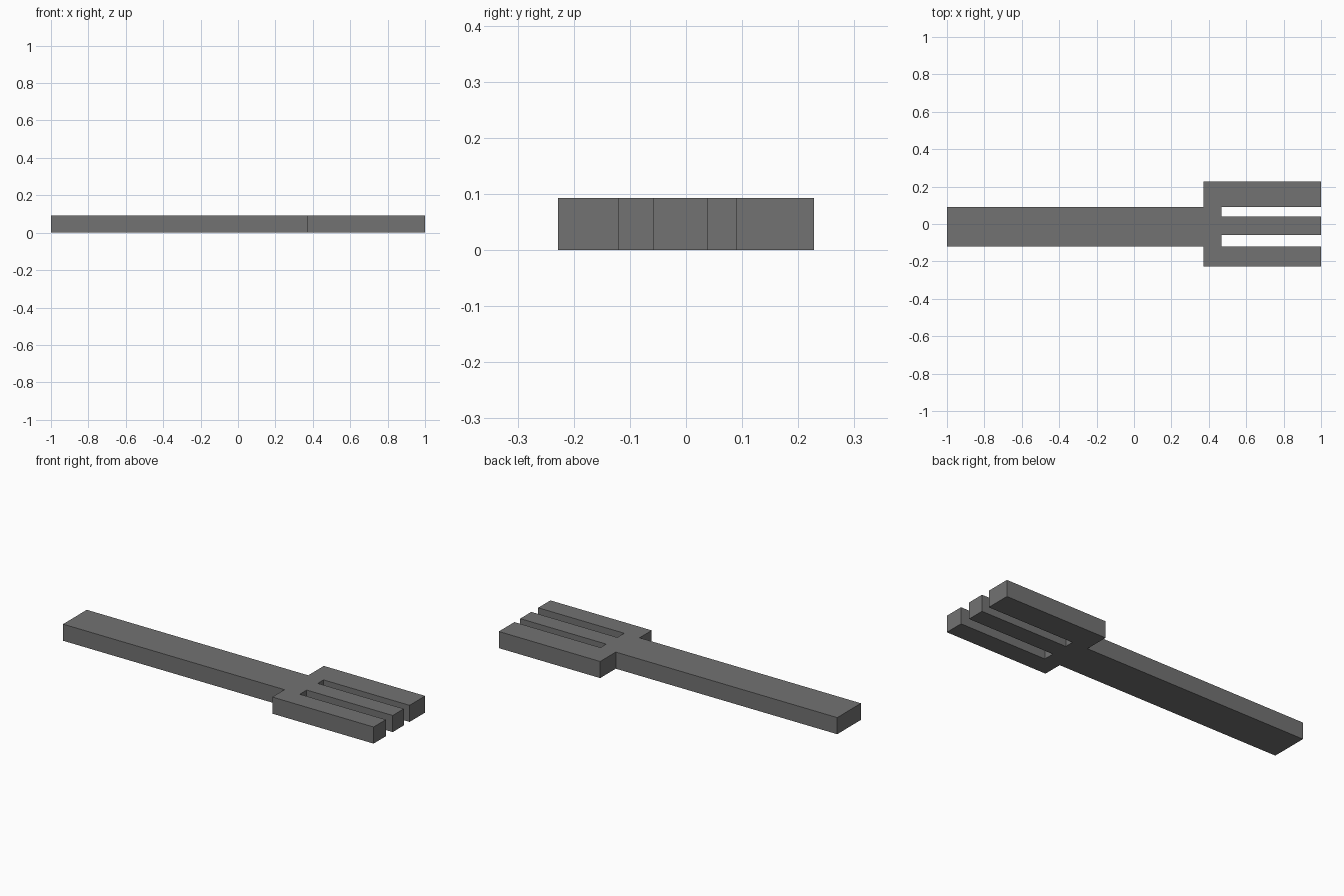
import bpy
import bmesh

cube = bpy.data.objects.get("Cube")
if cube:
    bpy.data.objects.remove(cube, do_unlink=True)

# Main dimensions
THICK = 0.093
BACK, TIP = -1.0, 1.0
SHOULDER, SLOT = 0.372, 0.467
HALF = 0.228
HANDLE = (-0.12, 0.09)
MIDDLE_TINE = (-0.059, 0.039)

# Dark grey material
grey = bpy.data.materials.new("dark_grey")
grey.use_nodes = True
colour = (0.17, 0.17, 0.17, 1)
grey.diffuse_color = colour
grey.node_tree.nodes["Principled BSDF"].inputs["Base Color"].default_value = colour

# Fork outline, counter-clockwise: handle, right tine, middle tine, left tine
low, high = HANDLE
mid_low, mid_high = MIDDLE_TINE
outline = [
    (BACK, low), (SHOULDER, low), (SHOULDER, -HALF), (TIP, -HALF),
    (TIP, low), (SLOT, low), (SLOT, mid_low), (TIP, mid_low),
    (TIP, mid_high), (SLOT, mid_high), (SLOT, high), (TIP, high),
    (TIP, HALF), (SHOULDER, HALF), (SHOULDER, high), (BACK, high),
]

# Extrude the outline into one solid body
bm = bmesh.new()
base = bm.faces.new([bm.verts.new((x, y, 0)) for x, y in outline])
top = bmesh.ops.extrude_face_region(bm, geom=[base], use_keep_orig=True)
top_verts = [g for g in top["geom"] if isinstance(g, bmesh.types.BMVert)]
bmesh.ops.translate(bm, verts=top_verts, vec=(0, 0, THICK))
bmesh.ops.recalc_face_normals(bm, faces=bm.faces)

mesh = bpy.data.meshes.new("fork_body")
bm.to_mesh(mesh)
bm.free()
mesh.materials.append(grey)
fork = bpy.data.objects.new("fork_body", mesh)
bpy.context.collection.objects.link(fork)
